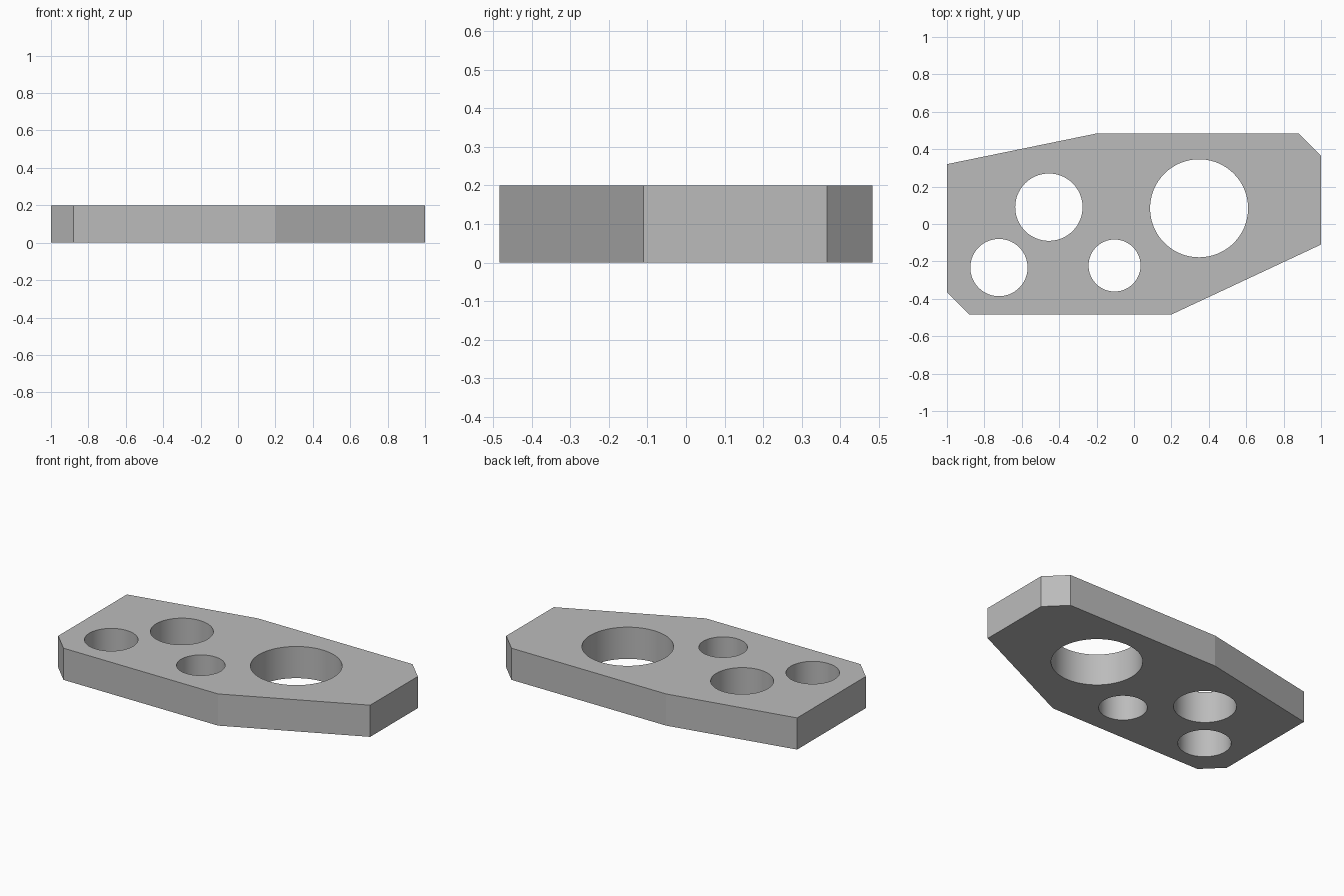
import bpy
import bmesh
import math

cube = bpy.data.objects.get("Cube")
if cube:
    bpy.data.objects.remove(cube, do_unlink=True)

THICKNESS = 0.2
OUTLINE = [(-1, 0.32), (-1, -0.365), (-0.88, -0.484), (0.2, -0.484),
           (1, -0.11), (1, 0.365), (0.88, 0.484), (-0.2, 0.484)]
# Centre x, centre y, radius
HOLES = [(0.348, 0.084, 0.262), (-0.455, 0.09, 0.18),
         (-0.722, -0.233, 0.153), (-0.104, -0.222, 0.139)]

grey = bpy.data.materials.new("plain grey")
grey.use_nodes = True
COLOUR = (0.5, 0.5, 0.5, 1)
grey.diffuse_color = COLOUR
grey.node_tree.nodes["Principled BSDF"].inputs["Base Color"].default_value = COLOUR


def prism(name, points, z0, z1):
    """Extrude a flat outline from z0 up to z1."""
    bm = bmesh.new()
    base = bm.faces.new([bm.verts.new((x, y, z0)) for x, y in points])
    top = bmesh.ops.extrude_face_region(bm, geom=[base])["geom"]
    verts = [v for v in top if isinstance(v, bmesh.types.BMVert)]
    bmesh.ops.translate(bm, verts=verts, vec=(0, 0, z1 - z0))
    bmesh.ops.recalc_face_normals(bm, faces=bm.faces)
    mesh = bpy.data.meshes.new(name)
    bm.to_mesh(mesh)
    bm.free()
    mesh.materials.append(grey)
    obj = bpy.data.objects.new(name, mesh)
    bpy.context.collection.objects.link(obj)
    return obj


def circle(cx, cy, r, n=96):
    return [(cx + r * math.cos(math.tau * i / n), cy + r * math.sin(math.tau * i / n))
            for i in range(n)]


# Plate with clipped corners
plate = prism("plate", OUTLINE, 0, THICKNESS)
bpy.context.view_layer.objects.active = plate
plate.select_set(True)

# Round holes cut right through
for hole in HOLES:
    cutter = prism("hole_cutter", circle(*hole), -0.1, THICKNESS + 0.1)
    cutter.hide_render = True
    cut = plate.modifiers.new("hole", 'BOOLEAN')
    cut.operation = 'DIFFERENCE'
    cut.solver = 'EXACT'
    cut.object = cutter
    bpy.ops.object.modifier_apply(modifier=cut.name)
    bpy.data.objects.remove(cutter, do_unlink=True)

# Smooth hole walls, flat outer sides, sharp rims
bm = bmesh.new()
bm.from_mesh(plate.data)
for face in bm.faces:
    c = face.calc_center_median()
    face.smooth = abs(face.normal.z) < 0.5 and any(
        math.hypot(c.x - x, c.y - y) < r + 0.01 for x, y, r in HOLES)
for edge in bm.edges:
    edge.smooth = all(f.smooth for f in edge.link_faces)
bm.to_mesh(plate.data)
bm.free()
